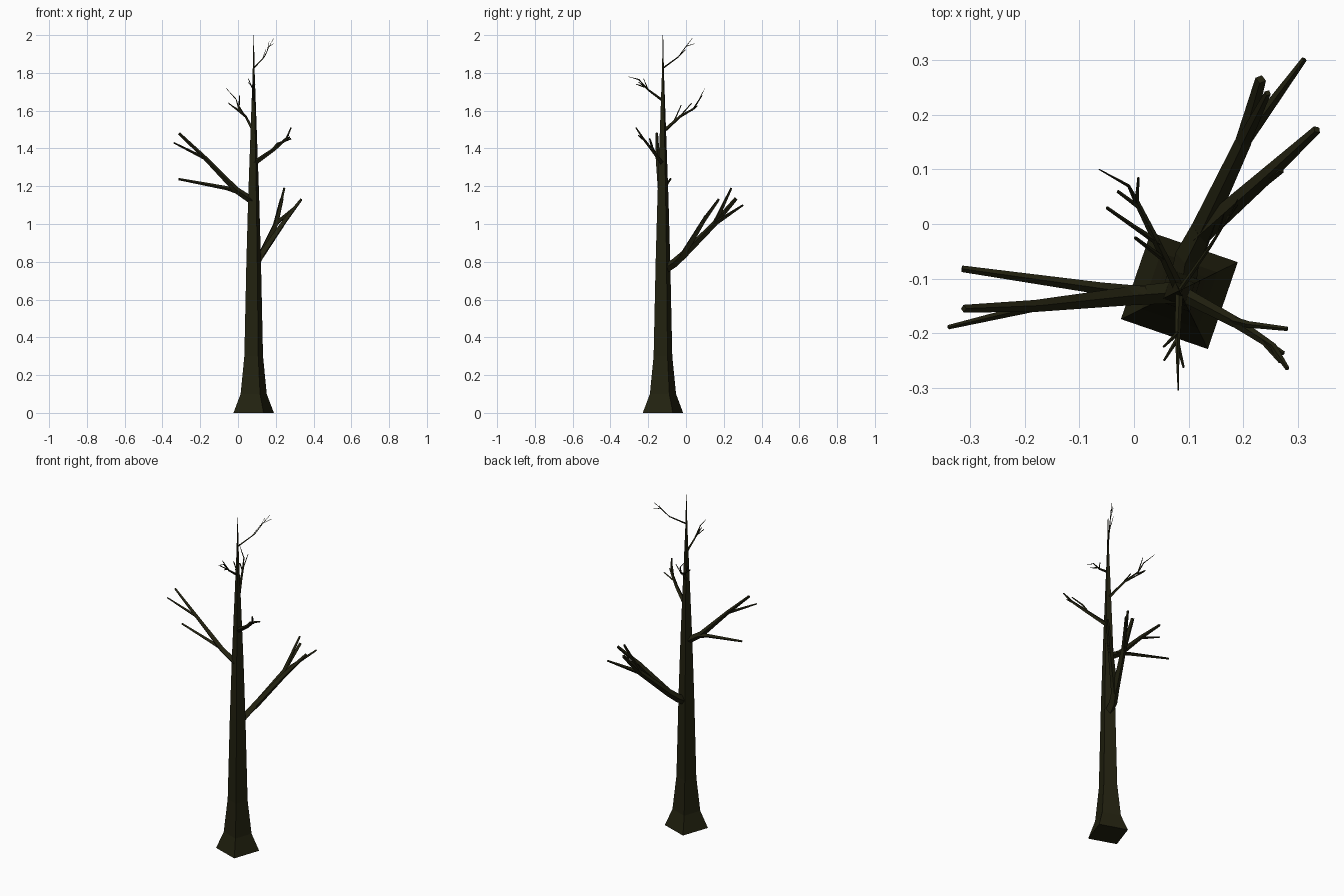
import bpy, bmesh, math
from mathutils import Vector

bark = bpy.data.materials.new("dark olive bark")
bark.diffuse_color = (0.016, 0.0155, 0.005, 1)

CX, CY = 0.083, -0.122          # trunk axis
SIDES = 4


def tube(bm, path, turn=0.0):
    """Flat-sided tapering tube; path is a list of (x, y, z, radius)."""
    pts = [Vector(p[:3]) for p in path]
    rings = []
    for i, p in enumerate(pts):
        d = (pts[min(i + 1, len(pts) - 1)] - pts[max(i - 1, 0)]).normalized()
        u = (Vector((1, 0, 0)) if abs(d.z) > 0.95 else d.cross(Vector((0, 0, 1))))
        u = (u - d * u.dot(d)).normalized()
        v = d.cross(u)
        ring = []
        for k in range(SIDES):
            a = turn + k * math.tau / SIDES
            ring.append(bm.verts.new(p + path[i][3] * (u * math.cos(a) + v * math.sin(a))))
        rings.append(ring)
    for a, b in zip(rings, rings[1:]):
        for k in range(SIDES):
            j = (k + 1) % SIDES
            bm.faces.new((a[k], a[j], b[j], b[k]))
    bm.faces.new(rings[0][::-1])
    bm.faces.new(rings[-1])


def part(name, paths, turn=0.0):
    bm = bmesh.new()
    for p in paths:
        tube(bm, p, turn)
    me = bpy.data.meshes.new(name)
    bm.to_mesh(me)
    bm.free()
    me.materials.append(bark)
    bpy.context.collection.objects.link(bpy.data.objects.new(name, me))


# trunk with flared foot
profile = [(0, .119), (.1, .077), (.3, .055), (.8, .043), (1.15, .032),
           (1.5, .018), (1.8, .006), (2.0, .0012)]
part("trunk", [[(CX, CY, z, r) for z, r in profile]], math.radians(26))

# lowest limb, back right
part("low_back_limb", [
    [(.088, -.115, .76, .025), (.098, -.06, .795, .023), (.125, -.01, .84, .021)],
    [(.12, -.02, .83, .021), (.2, .15, 1.0, .015), (.232, .265, 1.135, .010)],
    [(.12, -.02, .83, .020), (.25, .095, 1.02, .014), (.335, .173, 1.13, .008)],
    [(.2, .15, 1.0, .013), (.312, .302, 1.10, .005)],
    [(.2, .15, 1.0, .013), (.245, .24, 1.19, .006)],
    [(.16, .02, .89, .013), (.27, .1, 1.04, .007)],
])

# left limb
part("left_limb", [
    [(.08, -.125, 1.12, .020), (-.01, -.132, 1.18, .017), (-.18, -.150, 1.355, .011),
     (-.312, -.155, 1.48, .007)],
    [(.02, -.128, 1.165, .014), (-.06, -.118, 1.19, .011), (-.315, -.082, 1.238, .006)],
    [(-.17, -.149, 1.345, .009), (-.34, -.189, 1.43, .004)],
])

# right limb
part("right_limb", [
    [(.083, -.125, 1.32, .014), (.19, -.182, 1.395, .010), (.255, -.225, 1.45, .007),
     (.281, -.265, 1.51, .004)],
    [(.18, -.177, 1.39, .008), (.21, -.184, 1.425, .006), (.281, -.192, 1.452, .004)],
    [(.235, -.212, 1.435, .006), (.274, -.237, 1.46, .004)],
    [(.235, -.212, 1.435, .006), (.268, -.253, 1.47, .003)],
])

# upper back limb
part("upper_back_limb", [
    [(.083, -.12, 1.49, .010), (.04, -.03, 1.57, .007), (.005, .04, 1.61, .005),
     (-.01, .07, 1.66, .003), (-.064, .1, 1.72, .001)],
    [(.005, .04, 1.61, .004), (.008, .085, 1.68, .002)],
    [(.01, .03, 1.60, .004), (-.03, .06, 1.625, .003)],
    [(.045, -.035, 1.565, .006), (.0, -.005, 1.60, .004), (-.05, .03, 1.64, .003)],
    [(.055, -.065, 1.54, .005), (.002, -.025, 1.63, .003)],
])

# upper front limb
part("upper_front_limb", [
    [(.083, -.125, 1.655, .007), (.08, -.2, 1.71, .005), (.08, -.25, 1.765, .003),
     (.081, -.305, 1.78, .001)],
    [(.08, -.2, 1.71, .004), (.054, -.225, 1.77, .002)],
    [(.08, -.21, 1.72, .004), (.055, -.25, 1.75, .002)],
    [(.08, -.22, 1.725, .004), (.091, -.263, 1.74, .002)],
])

# topmost twig
part("top_twig", [
    [(.083, -.122, 1.825, .0045), (.14, -.04, 1.885, .003), (.165, 0, 1.94, .002),
     (.19, .035, 1.985, .001)],
    [(.13, -.05, 1.875, .002), (.148, 0, 1.925, .001)],
    [(.155, -.015, 1.92, .002), (.165, .02, 1.965, .001)],
    [(.165, 0, 1.94, .002), (.19, .045, 1.955, .001)],
])

# recentre on the origin in plan
bpy.context.view_layer.update()
